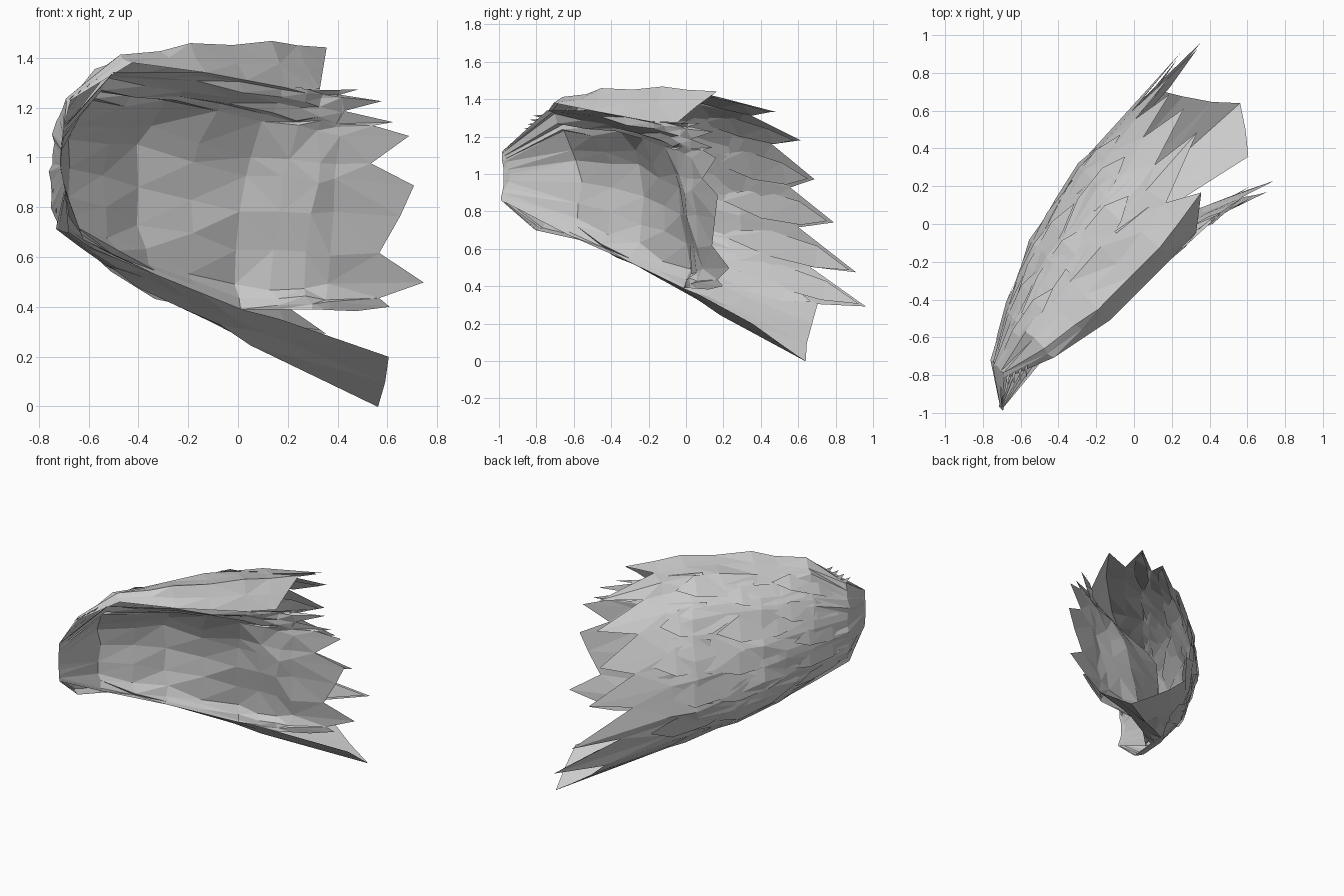
import bpy, bmesh, math, random
from mathutils import Vector

if "Cube" in bpy.data.objects:
    bpy.data.objects.remove(bpy.data.objects["Cube"])

random.seed(4)
R2 = math.sqrt(2)

# Cross-sections (w across, z up) at stations s along the diagonal wing axis
OUTER = [
    (-1.19, [(-.2, 1.12), (-.2, 1.11), (-.2, 1.07), (-.19, 1.03), (-.19, .98), (-.19, .94), (-.2, .9), (-.21, .87), (-.21, .86)]),
    (-1.05, [(-.1, 1.23), (-.07, 1.23), (-.03, 1.17), (0, 1.08), (.02, .97), (.02, .86), (0, .76), (-.04, .7), (-.09, .7)]),
    (-.8, [(-.2, 1.38), (-.12, 1.41), (0, 1.35), (.1, 1.2), (.15, 1.02), (.16, .85), (.14, .72), (.1, .64), (.04, .64)]),
    (-.45, [(-.27, 1.34), (-.18, 1.45), (.02, 1.4), (.18, 1.25), (.3, 1.0), (.33, .78), (.28, .58), (.14, .48), (.02, .53)]),
    (0, [(-.27, 1.28), (-.18, 1.46), (.05, 1.43), (.26, 1.25), (.4, .95), (.42, .65), (.32, .43), (.1, .32), (-.02, .39)]),
    (.4, [(-.26, 1.27), (-.13, 1.44), (.1, 1.37), (.28, 1.18), (.4, .9), (.45, .6), (.38, .33), (.1, .16), (-.12, .3)]),
    (.9, [(-.26, 1.26), (-.13, 1.43), (.12, 1.26), (.28, 1.1), (.4, .8), (.47, .45), (.4, .2), (.05, -.02), (-.22, .12)]),
]
INNER = [
    (-1.19, [(-.2, 1.12), (-.19, 1.07), (-.18, 1.0), (-.18, .95), (-.2, .9), (-.21, .86)]),
    (-.88, [(-.17, 1.34), (-.03, 1.24), (.06, 1.08), (.08, .9), (.06, .75), (0, .67)]),
    (-.45, [(-.27, 1.34), (-.06, 1.23), (.1, 1.07), (.13, .82), (.08, .62), (.02, .53)]),
    (0, [(-.27, 1.28), (-.16, 1.15), (-.05, .95), (-.02, .72), (.02, .48), (-.02, .39)]),
    (.22, [(-.28, 1.27), (-.25, 1.12), (-.23, .93), (-.2, .7), (-.16, .48), (-.2, .39)]),
    (.75, [(-.3, 1.28), (-.42, 1.1), (-.43, .9), (-.42, .7), (-.39, .5), (-.33, .37)]),
]
# Ragged trailing edges: (position around the section, end station)
OUTER_TIPS = [(0, .2), (.5, .28), (1, .37), (1.5, .2), (2, .58), (2.3, .3), (2.8, .62),
              (3.1, .36), (3.6, .62), (3.9, .4), (4.3, .7), (4.6, .42), (5, .82), (5.25, .5),
              (5.6, .93), (5.9, .6), (6.3, .66), (6.7, .75), (7, .85), (7.5, .77), (8, .68)]
INNER_TIPS = [(0, .4), (.15, .28), (.3, .51), (.55, .32), (.8, .54), (.9, .45), (1.1, .6), (1.7, .44),
              (2.1, .62), (2.7, .57), (3.4, .5), (4, .69), (4.5, .52), (4.8, .57), (5, .42)]


def ring_point(pts, t):
    i = max(0, min(int(t), len(pts) - 2))
    a, b = Vector(pts[i]), Vector(pts[i + 1])
    return a.lerp(b, t - i)


def surf(table, t, s):
    """Point on a lofted surface."""
    k = 0
    while k < len(table) - 2 and s > table[k + 1][0]:
        k += 1
    (s0, p0), (s1, p1) = table[k], table[k + 1]
    w, z = ring_point(p0, t).lerp(ring_point(p1, t), (s - s0) / (s1 - s0))
    return Vector(((s - w) / R2, (s + w) / R2, z))


def normal(table, t, s):
    d = .05
    a = surf(table, t + d, s) - surf(table, t - d, s)
    b = surf(table, t, s + d) - surf(table, t, s - d)
    return a.cross(b).normalized()


def finish(bm, name):
    bmesh.ops.triangulate(bm, faces=bm.faces[:])
    me = bpy.data.meshes.new(name)
    bm.to_mesh(me)
    bm.free()
    ob = bpy.data.objects.new(name, me)
    bpy.context.collection.objects.link(ob)
    return ob


def shell(name, table, tips, rows, jitter):
    bm = bmesh.new()
    grid = []
    last = len(tips) - 1
    for c, (t, end) in enumerate(tips):
        col = []
        for r, s in enumerate(rows + [end]):
            p = surf(table, t, s)
            if 0 < c < last and 0 < r < len(rows):
                p += Vector([random.uniform(-jitter, jitter) for _ in range(3)])
            col.append(bm.verts.new(p))
        grid.append(col)
    for a, b in zip(grid, grid[1:]):
        for r in range(len(rows)):
            bm.faces.new((a[r], a[r + 1], b[r + 1], b[r]))
    return finish(bm, name)


def feathers(name, table, specs, side, lift):
    """Pointed shards lying on a surface: (t, half width, start, end)."""
    bm = bmesh.new()
    for t, hw, s0, s1 in specs:
        rows = []
        for f, wid, up in ((0, .3, -.3), (.35, 1, .3), (.75, .8, 1)):
            s = s0 + (s1 - s0) * f
            row = []
            for k, crown in ((-1, -.3), (1, .4)):
                n = normal(table, t, s) * side
                row.append(bm.verts.new(surf(table, t + k * hw * wid, s) + n * lift * (up + crown)))
            rows.append(row)
        tip = bm.verts.new(surf(table, t, s1) + normal(table, t, s1) * side * lift * .5)
        for a, b in zip(rows, rows[1:]):
            bm.faces.new((a[0], b[0], b[1], a[1]))
        bm.faces.new((rows[-1][0], tip, rows[-1][1]))
    return finish(bm, name)


# Main convex outside and concave inside
shell("outer_wing_shell", OUTER, OUTER_TIPS, [-1.19, -1.05, -.8, -.6, -.45, -.22, 0, .17], .01)
shell("inner_wing_shell", INNER, INNER_TIPS, [-1.19, -.88, -.66, -.45, -.22, 0, .12, .22, .3], .016)

# Overlapping feather rows on the outside
out = 1 if normal(OUTER, 4, 0).x < 0 else -1
specs = []
for j, (start, length, count) in enumerate([(-1.05, .45, 5), (-.75, .6, 6), (-.35, .6, 6)]):
    for i in range(count):
        t = 2.3 + (i + .5 * (j % 2)) * 4.6 / count
        s0 = start + random.uniform(-.08, .08)
        specs.append((t, .36, s0, s0 + length * random.uniform(.85, 1.15)))
feathers("outer_feathers", OUTER, specs, out, .013)

# Long flight feathers under the tail
flight = [(t, .25, -.1, s - .04) for t, s in OUTER_TIPS if s > .55 and 2 <= t < 6]
feathers("flight_feathers", OUTER, flight, -out, .02)

# Small spikes along the upper leading edge
bm = bmesh.new()
for i in range(4):
    s = -1.05 + i * .035
    base = surf(OUTER, .3, s)
    pts = (base, surf(OUTER, .6, s + .03), base + Vector((.01, -.06, .015)))
    bm.faces.new([bm.verts.new(p) for p in pts])
finish(bm, "leading_edge_spikes")
